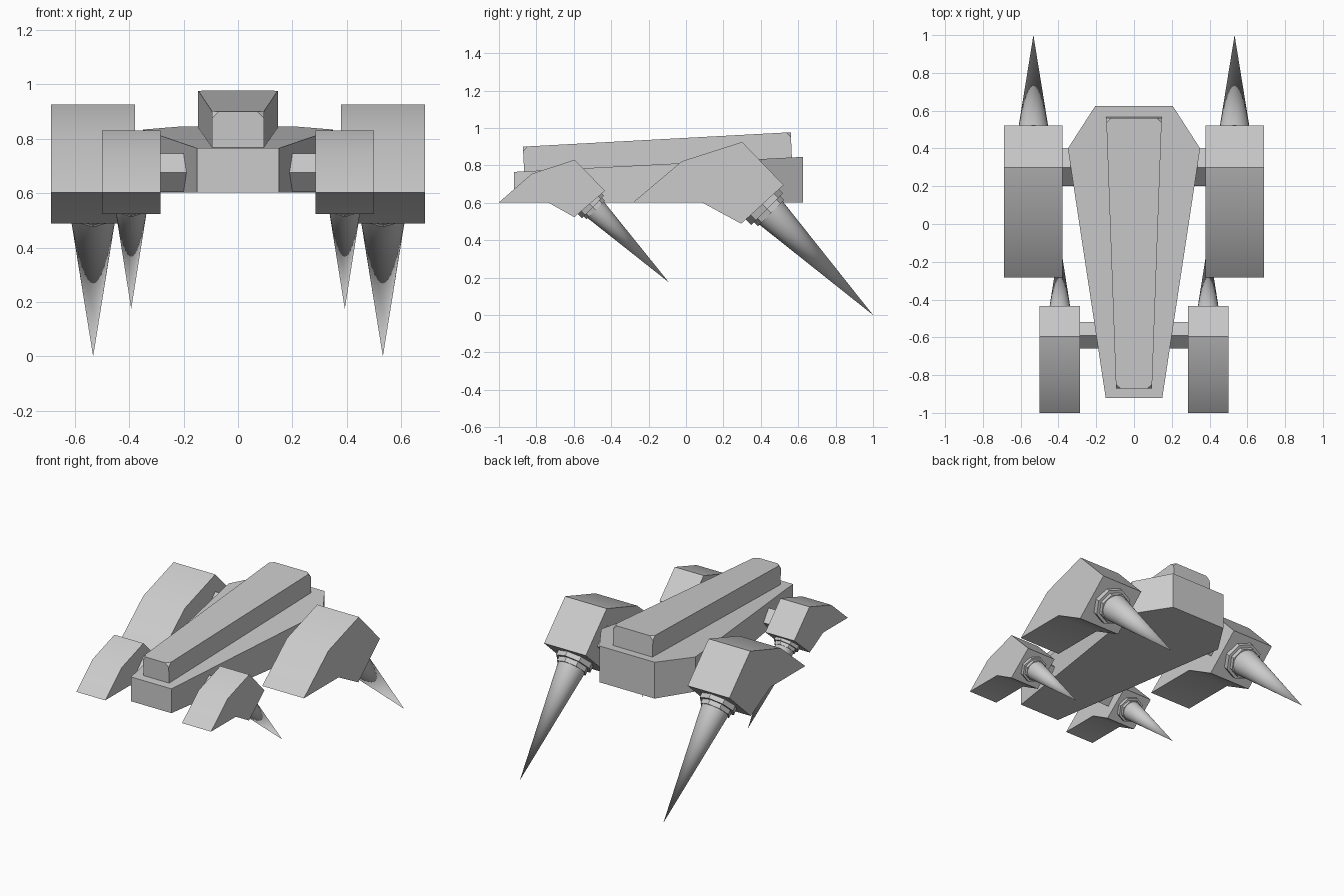
import bpy, bmesh, math
from mathutils import Vector, Matrix

if "Cube" in bpy.data.objects:
    bpy.data.objects.remove(bpy.data.objects["Cube"])


def finish(bm, name, angle=None, mirror=False):
    bmesh.ops.recalc_face_normals(bm, faces=bm.faces[:])
    me = bpy.data.meshes.new(name)
    bm.to_mesh(me)
    bm.free()
    if angle:
        me.shade_smooth()
        me.set_sharp_from_angle(angle=math.radians(angle))
    ob = bpy.data.objects.new(name, me)
    bpy.context.collection.objects.link(ob)
    if mirror:
        ob.modifiers.new("Mirror", 'MIRROR')
    return ob


def loft(lower, upper):
    """Closed solid between two matching loops."""
    bm = bmesh.new()
    a = [bm.verts.new(p) for p in lower]
    b = [bm.verts.new(p) for p in upper]
    n = len(a)
    bm.faces.new(a)
    bm.faces.new(b)
    for i in range(n):
        bm.faces.new((a[i], a[(i + 1) % n], b[(i + 1) % n], b[i]))
    return bm


def add_cone(bm, start, end, r1, r2, sides):
    start, end = Vector(start), Vector(end)
    d = end - start
    rot = d.to_track_quat('Z', 'X').to_matrix().to_4x4()
    bmesh.ops.create_cone(bm, cap_ends=True, segments=sides, radius1=r1, radius2=r2,
                          depth=d.length, matrix=Matrix.Translation((start + end) / 2) @ rot)


# Hull: tapered six-sided plan with a sloping top
plan = [(-.15, -.92), (.15, -.92), (.35, .40), (.205, .625), (-.205, .625), (-.35, .40)]
finish(loft([(x, y, .602) for x, y in plan],
            [(x, y, .765 + (y + .92) * .052) for x, y in plan]), "hull")

# Raised spine with clipped top corners
bm = loft([(-.095, -.864, .74), (.095, -.864, .74), (.147, .568, .80), (-.147, .568, .80)],
          [(-.095, -.872, .90), (.095, -.872, .90), (.147, .56, .977), (-.147, .56, .977)])
bm.verts.ensure_lookup_table()
bmesh.ops.bevel(bm, geom=bm.verts[4:8], offset=.025, segments=1, affect='VERTICES')
finish(bm, "spine")


def leg(label, s, x0, x1, profile, axle, face, tip):
    xm = (x0 + x1) / 2
    # Armoured pod
    finish(loft([(x0, y, z) for y, z in profile], [(x1, y, z) for y, z in profile]),
           label + "_pod", 30, True)
    # Diamond axle joining the pod to the hull
    bm = bmesh.new()
    bmesh.ops.create_cone(bm, cap_ends=True, segments=4, radius1=.1 * s, radius2=.1 * s,
                          depth=x0 - .06,
                          matrix=Matrix.Translation(((x0 + .1) / 2, *axle))
                          @ Matrix.Rotation(math.pi / 2, 4, 'Y'))
    finish(bm, label + "_axle", None, True)
    # Stepped octagonal collar
    f, t = Vector((xm, *face)), Vector((xm, *tip))
    d = (t - f).normalized()
    bm = bmesh.new()
    add_cone(bm, f - d * .05 * s, f + d * .035 * s, .12 * s, .12 * s, 8)
    add_cone(bm, f - d * .04 * s, f + d * .065 * s, .1 * s, .1 * s, 8)
    finish(bm, label + "_collar", None, True)
    # Spike
    bm = bmesh.new()
    add_cone(bm, f + d * .03 * s, t, .092 * s, 0, 32)
    bmesh.ops.remove_doubles(bm, verts=bm.verts[:], dist=1e-5)
    finish(bm, label + "_spike", 40, True)


leg("large_leg", 1, .378, .687,
    [(-.283, .602), (-.022, .822), (.30, .925), (.522, .695), (.295, .488), (.085, .602)],
    (.30, .71), (.409, .591), (1, 0))
leg("small_leg", .7, .285, .50,
    [(-1, .602), (-.825, .755), (-.595, .83), (-.433, .664), (-.597, .523), (-.738, .602)],
    (-.59, .675), (-.515, .594), (-.092, .175))
